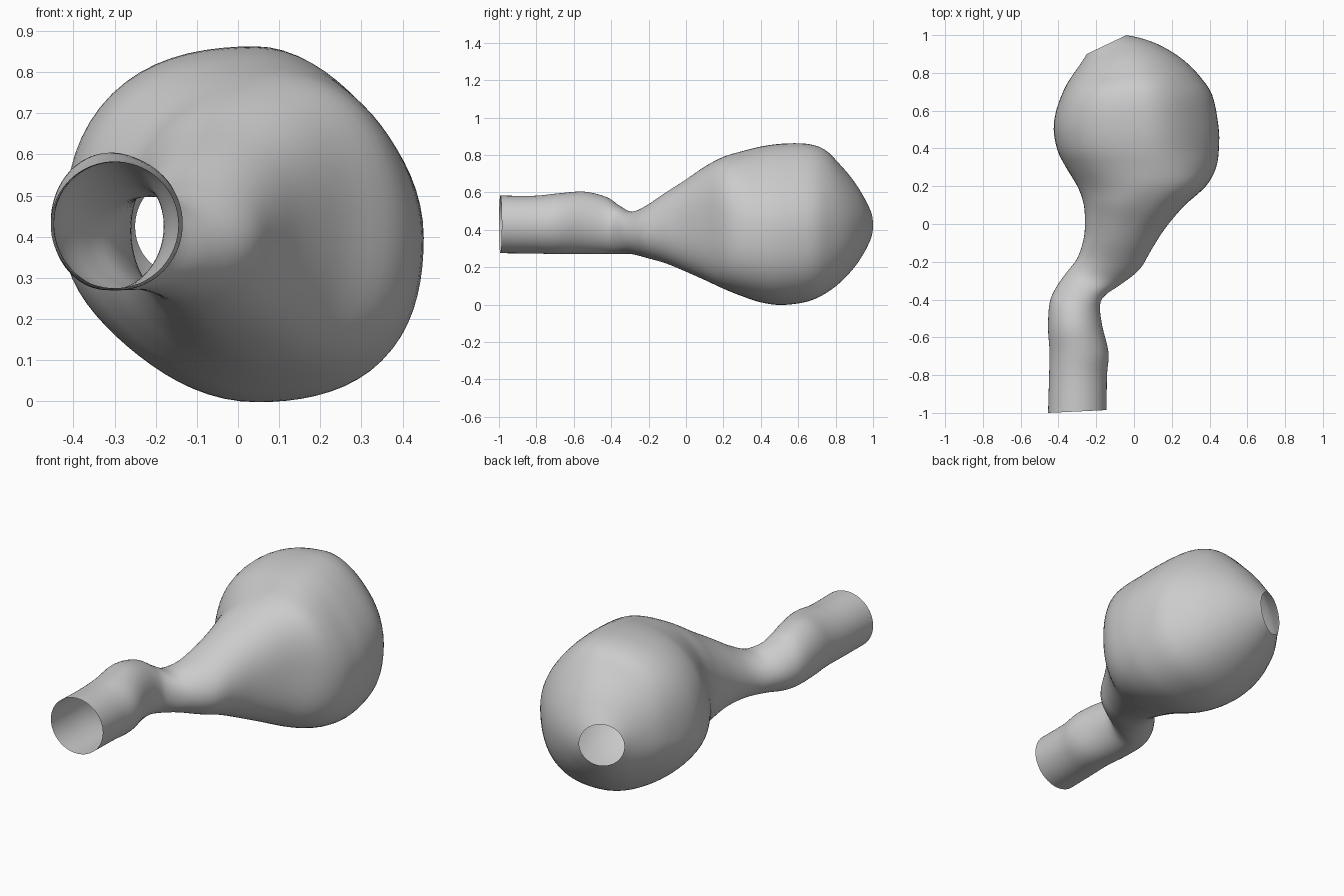
import bpy
import bmesh
import math

cube = bpy.data.objects.get("Cube")
if cube:
    bpy.data.objects.remove(cube, do_unlink=True)

SIDES = 72
STEPS = 4

# Cross-sections along the body: left x, left y, right x, right y, bottom z, top z
SECTIONS = [
    (-.455, -1, -.145, -.985, .275, .583),
    (-.45, -.82, -.143, -.8, .273, .582),
    (-.447, -.68, -.135, -.68, .27, .595),
    (-.455, -.55, -.168, -.54, .27, .604),
    (-.447, -.42, -.18, -.43, .27, .575),
    (-.415, -.34, -.15, -.375, .27, .53),
    (-.36, -.26, -.07, -.32, .27, .497),
    (-.3, -.18, .03, -.24, .25, .53),
    (-.265, -.07, .09, -.14, .22, .6),
    (-.26, .04, .16, -.03, .175, .67),
    (-.27, .12, .26, .09, .13, .74),
    (-.3, .2, .38, .2, .085, .79),
    (-.36, .3, .435, .3, .045, .82),
    (-.405, .39, .45, .41, .012, .845),
    (-.425, .5, .447, .52, -.002, .86),
    (-.412, .6, .415, .68, .015, .86),
    (-.38, .69, .35, .78, .057, .83),
    (-.35, .75, .26, .87, .115, .755),
    (-.31, .81, .15, .94, .185, .675),
    (-.275, .86, .05, .98, .25, .6),
    (-.25, .9, -.04, 1, .31, .54),
]


def blend(a, b, c, d, t):
    """Smooth curve between b and c."""
    return 0.5 * (2 * b + (c - a) * t + (2 * a - 5 * b + 4 * c - d) * t ** 2
                  + (3 * b - a - 3 * c + d) * t ** 3)


def smooth_sections(rows):
    padded = [rows[0]] + rows + [rows[-1]]
    result = []
    for i in range(len(rows) - 1):
        for step in range(STEPS):
            result.append([blend(*values, step / STEPS)
                           for values in zip(*padded[i:i + 4])])
    return result + [rows[-1]]


def add_ring(bm, row):
    """Lopsided oval, boxier on its right side where the neck meets the bulb."""
    left, left_y, right, right_y, bottom, top = row
    width = right - left
    swell = min(1, max(0, (width - 0.35) / 0.4))
    shoulder = math.exp(-((right_y - 0.1) / 0.2) ** 2)
    cx = (left + right) / 2 + 0.035 * swell
    cz = (bottom + top) / 2 - 0.03 * swell
    ring = []
    for i in range(SIDES):
        angle = math.tau * i / SIDES
        c, s = math.cos(angle), math.sin(angle)
        diagonal = math.sin(2 * angle)
        reach = 1 - 0.06 * swell * (1 - shoulder) * diagonal * abs(diagonal)
        if c > 0:
            reach += 0.08 * shoulder * diagonal ** 2
        x = cx + reach * c * (right - cx if c > 0 else cx - left)
        z = cz + reach * s * (top - cz if s > 0 else cz - bottom)
        y = left_y + (right_y - left_y) * (x - left) / width
        ring.append(bm.verts.new((x, y, z)))
    return ring


# Hollow body, open at both ends
bm = bmesh.new()
rings = [add_ring(bm, row) for row in smooth_sections(SECTIONS)]
for near, far in zip(rings, rings[1:]):
    for i in range(SIDES):
        j = (i + 1) % SIDES
        bm.faces.new((near[i], near[j], far[j], far[i]))

mesh = bpy.data.meshes.new("hollow_bulb_with_neck")
bm.to_mesh(mesh)
bm.free()
body = bpy.data.objects.new("hollow_bulb_with_neck", mesh)
bpy.context.collection.objects.link(body)

# Plain grey surface
grey = bpy.data.materials.new("light_grey")
grey.use_nodes = True
color = (0.6, 0.6, 0.6, 1)
grey.diffuse_color = color
grey.node_tree.nodes["Principled BSDF"].inputs["Base Color"].default_value = color
mesh.materials.append(grey)

bpy.ops.object.select_all(action="DESELECT")
body.select_set(True)
bpy.context.view_layer.objects.active = body
bpy.ops.object.shade_smooth_by_angle(angle=math.radians(40))
